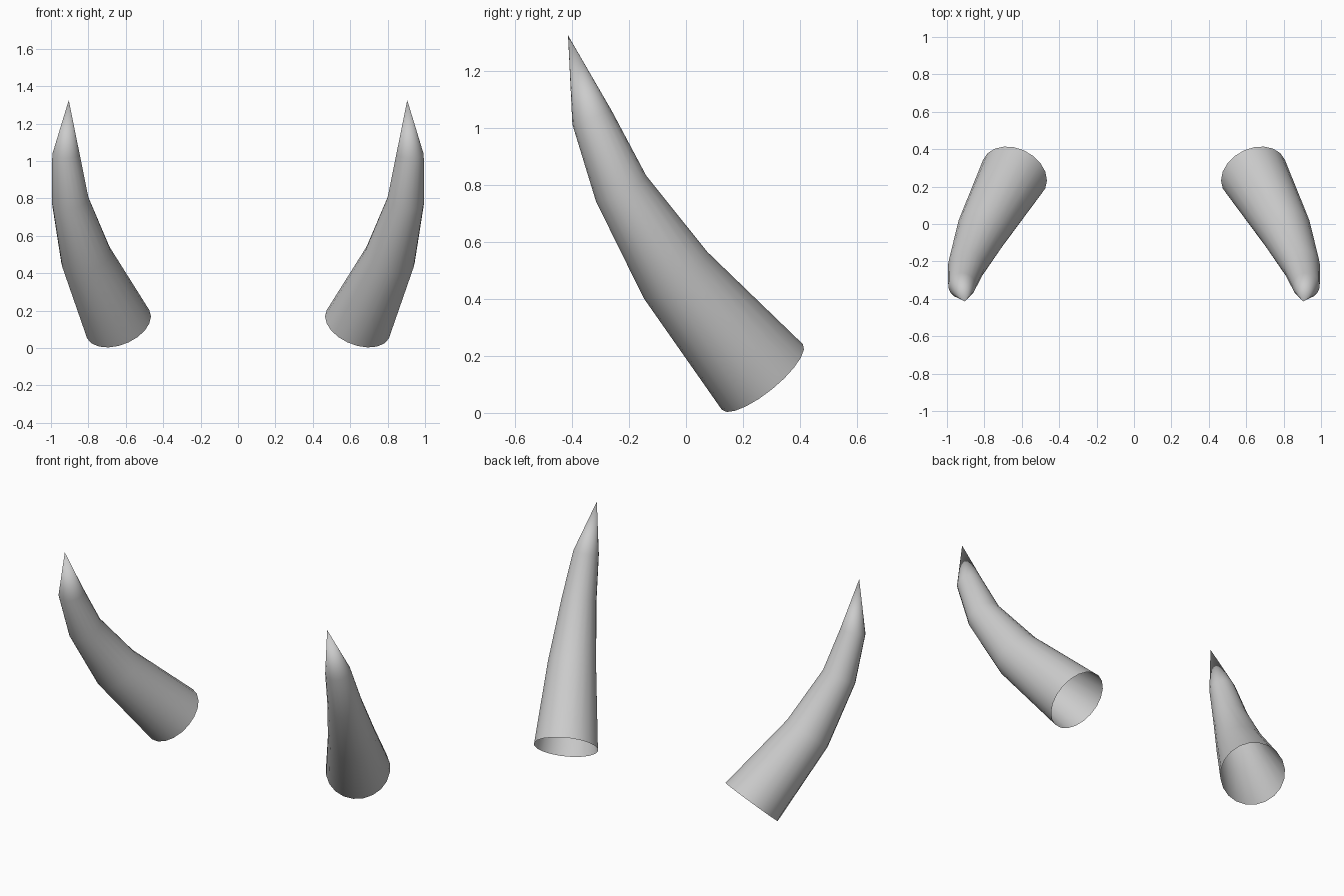
import bpy, bmesh, math
from mathutils import Vector

if "Cube" in bpy.data.objects:
    bpy.data.objects.remove(bpy.data.objects["Cube"])

SIDES = 20

# Horn spine: centre, radius, ring normal
RINGS = [
    ((0.64, 0.268, 0.126), 0.183, (0.30, -0.60, 0.74)),
    ((0.812, -0.037, 0.484), 0.138, (0.29, -0.565, 0.77)),
    ((0.897, -0.228, 0.788), 0.099, (0.16, -0.45, 0.88)),
    ((0.92, -0.33, 1.037), 0.073, (0.02, -0.33, 0.94)),
]
TIP = (0.905, -0.414, 1.325)


def ring_points(centre, radius, normal):
    n = Vector(normal).normalized()
    u = (Vector((1, 0, 0)) - n * n.x).normalized()
    v = n.cross(u)
    for i in range(SIDES):
        a = math.tau * i / SIDES
        yield Vector(centre) + radius * (math.cos(a) * u + math.sin(a) * v)


# Open-based horn lofted along the spine
bm = bmesh.new()
loops = [[bm.verts.new(p) for p in ring_points(*r)] for r in RINGS]
tip = bm.verts.new(TIP)
for i in range(SIDES):
    j = (i + 1) % SIDES
    for a, b in zip(loops, loops[1:]):
        bm.faces.new((a[i], a[j], b[j], b[i]))
    bm.faces.new((loops[-1][i], loops[-1][j], tip))
mesh = bpy.data.meshes.new("horns")
bm.to_mesh(mesh)
bm.free()
horns = bpy.data.objects.new("horns", mesh)
bpy.context.collection.objects.link(horns)

# Matching horn on the other side
mirror = horns.modifiers.new("mirror", 'MIRROR')
mirror.use_axis[0] = True

bpy.context.view_layer.objects.active = horns
horns.select_set(True)
bpy.ops.object.shade_smooth()
